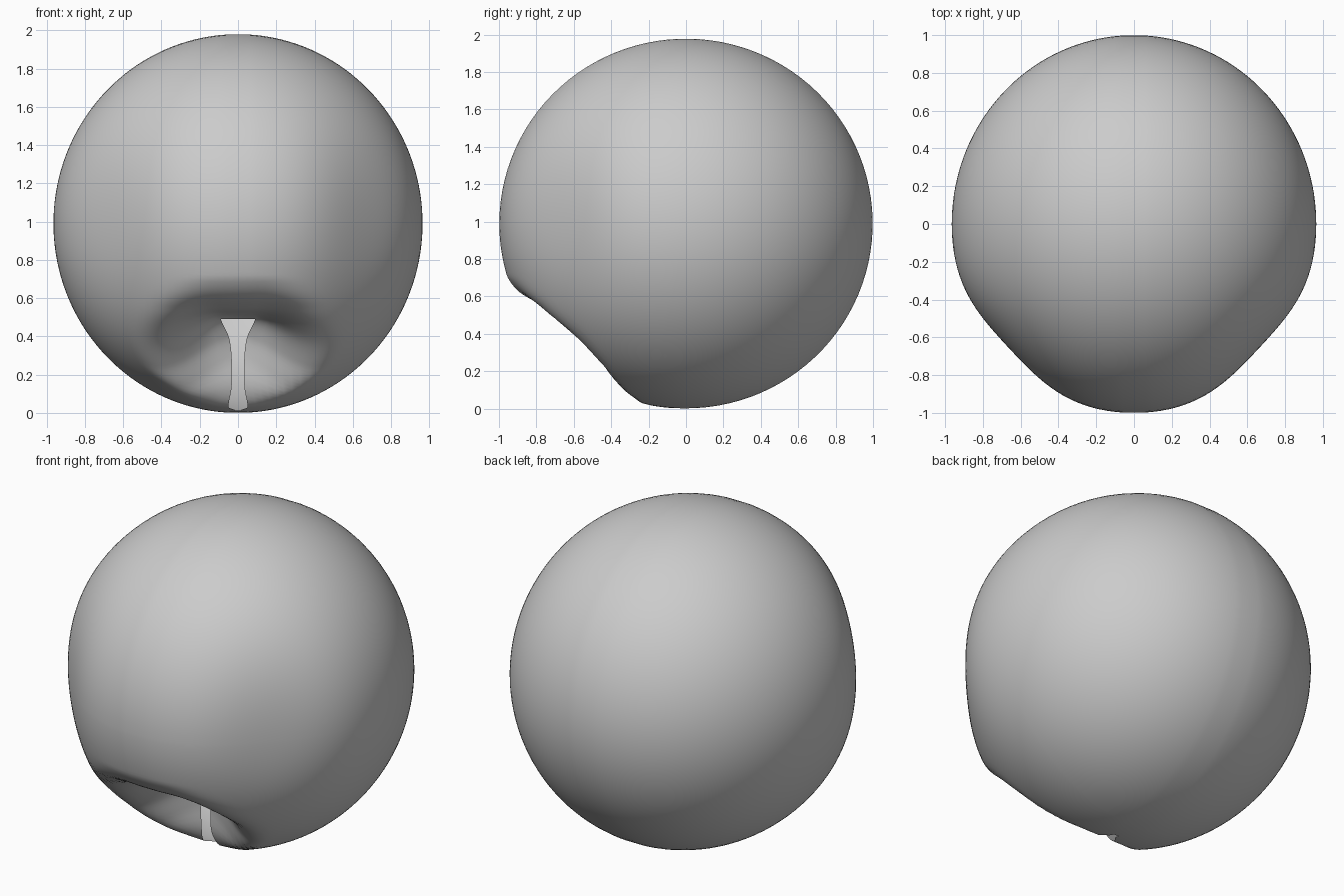
import bpy, bmesh, math

if "Cube" in bpy.data.objects:
    bpy.data.objects.remove(bpy.data.objects["Cube"])

ROWS, COLS = 160, 36


def curve(points, x):
    """Smooth (Catmull-Rom style) interpolation through a few points."""
    if x <= points[0][0]:
        return points[0][1]
    if x >= points[-1][0]:
        return points[-1][1]
    n = len(points)

    def slope(k):
        a, b = points[max(k - 1, 0)], points[min(k + 1, n - 1)]
        return (b[1] - a[1]) / (b[0] - a[0])
    for i in range(n - 1):
        (x0, y0), (x1, y1) = points[i], points[i + 1]
        if x <= x1:
            d = x1 - x0
            t = (x - x0) / d
            return ((1 + 2 * t) * (1 - t) ** 2 * y0 + t * (1 - t) ** 2 * d * slope(i)
                    + t * t * (3 - 2 * t) * y1 + t * t * (t - 1) * d * slope(i + 1))


CENTRE_Z = 0.99

# Centre-line of the scoop under the front, as (y, z), turned into angle / radius
scoop_yz = [(-1.0, 0.9), (-0.985, 0.77), (-0.9, 0.63), (-0.74, 0.55), (-0.55, 0.52),
            (-0.42, 0.49), (-0.355, 0.38), (-0.33, 0.25), (-0.315, 0.12),
            (-0.27, 0.045), (-0.2, 0.02)]
scoop = [(math.degrees(math.atan2(CENTRE_Z - z, -y)), math.hypot(y, CENTRE_Z - z))
         for y, z in scoop_yz]
# Sideways reach of the scoop by angle
reach = [(5, 0.4), (20, 0.45), (31, 0.56), (46, 0.62), (59, 0.55), (67, 0.4), (72, 0.29), (79, 0.2)]
# Half width of the open slot by angle
SLOT = (49, 80)
slot = [(40, 0.06), (46, 0.09), (50, 0.088), (54, 0.075), (60, 0.048), (65, 0.034),
        (70, 0.032), (74, 0.048), (77, 0.048), (80, 0.015), (88, 0.06)]


def radius(roll, sx):
    """Distance from the centre; roll is the angle below the front, sx the sideways part."""
    c = math.sqrt(max(0, 1 - sx * sx))
    a = math.radians(roll)
    dy, dz = -c * math.cos(a), -c * math.sin(a)
    r = 1 / math.sqrt((sx / 0.965) ** 2 + dy * dy + (dz / 0.99) ** 2)
    if dy < 0:
        r *= 1 - 0.05 * (2 * sx * dy) ** 4
    if scoop[0][0] < roll < scoop[-1][0]:
        t = min(1, abs(sx) / curve(reach, roll))
        w = (1 - t * t) ** 2 if t < 1 else 0
        w = w * w * (3 - 2 * w)
        r += (min(curve(scoop, roll), r) - r) * w
        # lobes roll inwards towards the slot
        if 50 < roll < 76:
            r -= 0.05 * math.exp(-(sx / 0.09) ** 2) * math.sin(math.pi * (roll - 50) / 26)
    return r


# Rounded shell: rings around the x axis so the slot lies on the middle strip
bm = bmesh.new()
# denser rows through the scoop
front = ROWS // 2
rolls = [90 * i / front for i in range(front)]
rolls += [90 + 270 * i / (ROWS - front) for i in range(ROWS - front)]
grid = []
for roll in rolls:
    a = math.radians(roll)
    half = curve(slot, roll) if 40 < roll < 88 else 0.06
    start = math.asin(min(0.5, half / radius(roll, half)))
    row = []
    for side in (-1, 1):
        steps = range(COLS, -1, -1) if side < 0 else range(COLS + 1)
        for j in steps:
            lat = side * (start + (math.pi / 2 - start) * j / COLS)
            s, c = math.sin(lat), math.cos(lat)
            r = radius(roll, s)
            row.append(bm.verts.new((r * s, -r * c * math.cos(a), CENTRE_Z - r * c * math.sin(a))))
    grid.append(row)

for i in range(ROWS):
    k = (i + 1) % ROWS
    for j in range(2 * COLS + 1):
        if j == COLS and SLOT[0] < rolls[i] < SLOT[1]:
            continue
        bm.faces.new((grid[i][j], grid[k][j], grid[k][j + 1], grid[i][j + 1]))
bmesh.ops.remove_doubles(bm, verts=bm.verts, dist=0.0005)
bmesh.ops.recalc_face_normals(bm, faces=bm.faces)
for f in bm.faces:
    f.smooth = True

mesh = bpy.data.meshes.new("rounded_shell")
bm.to_mesh(mesh)
bm.free()
shell = bpy.data.objects.new("rounded_shell", mesh)
bpy.context.collection.objects.link(shell)
